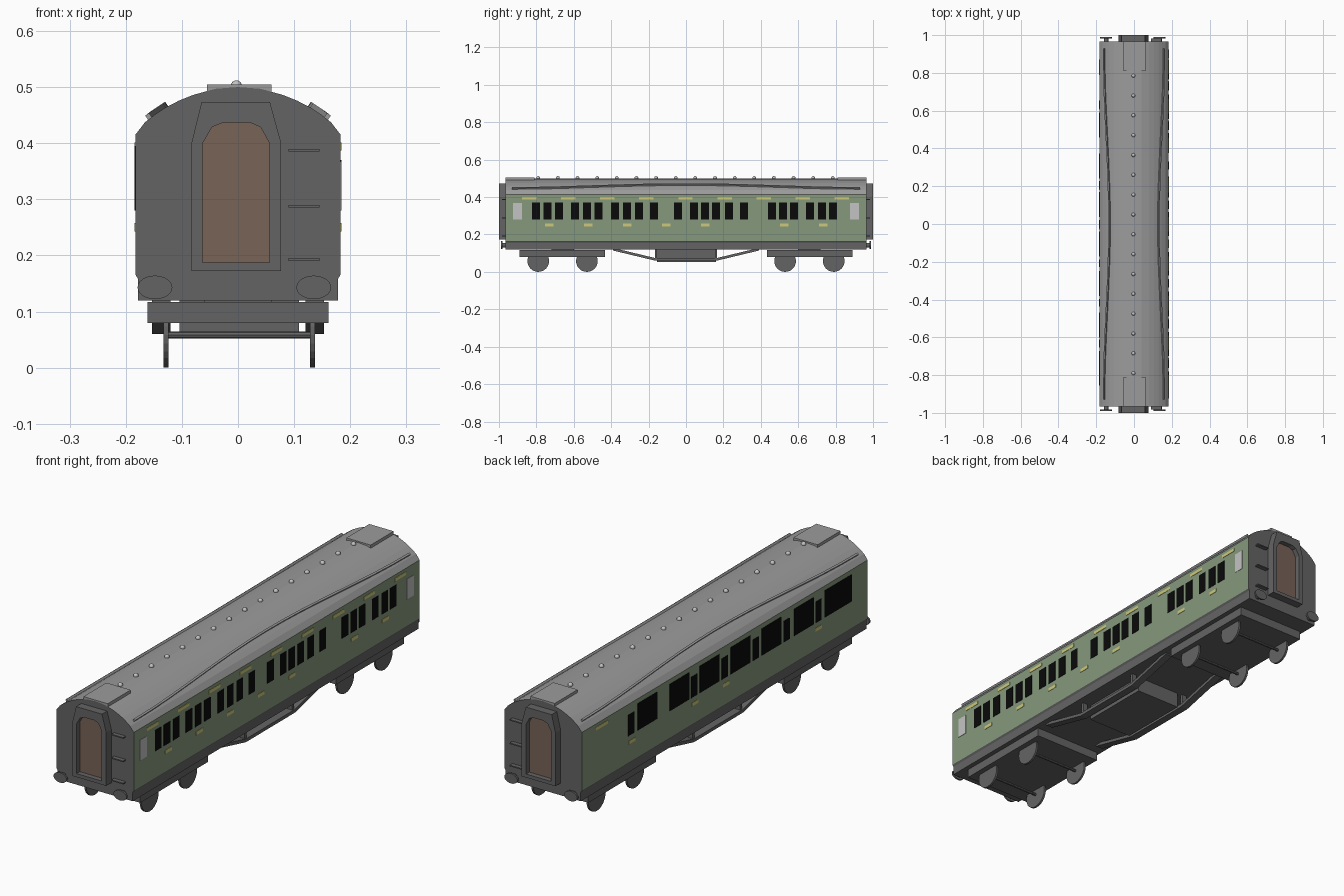
import bpy, bmesh, math
from mathutils import Vector

if "Cube" in bpy.data.objects:
    bpy.data.objects.remove(bpy.data.objects["Cube"])


def mat(name, r, g, b):
    m = bpy.data.materials.new(name)
    m.diffuse_color = (r, g, b, 1)
    m.use_nodes = True
    m.node_tree.nodes["Principled BSDF"].inputs["Base Color"].default_value = m.diffuse_color
    return m


GREEN = mat("soft green", .235, .315, .2)
DARK = mat("dark grey", .127, .127, .127)
ROOF = mat("roof grey", .33, .33, .33)
BLACK = mat("window black", .003, .003, .003)
YELLOW = mat("pale yellow", .61, .58, .2)
LIGHT = mat("light grey", .55, .55, .55)
BROWN = mat("door brown", .185, .125, .095)


def finish(name, bm, *mats):
    bmesh.ops.recalc_face_normals(bm, faces=bm.faces)
    me = bpy.data.meshes.new(name)
    bm.to_mesh(me)
    bm.free()
    for m in mats:
        me.materials.append(m)
    ob = bpy.data.objects.new(name, me)
    bpy.context.collection.objects.link(ob)
    return ob


def add_box(bm, x0, x1, y0, y1, z0, z1):
    v = bmesh.ops.create_cube(bm, size=1)["verts"]
    for p in v:
        p.co = Vector((x0 if p.co.x < 0 else x1, y0 if p.co.y < 0 else y1,
                       z0 if p.co.z < 0 else z1))


def box(name, m, *dims):
    bm = bmesh.new()
    add_box(bm, *dims)
    return finish(name, bm, m)


def loft(bm, loops, caps=True):
    """Skin a list of equal-length closed loops."""
    rows = [[bm.verts.new(p) for p in lp] for lp in loops]
    n = len(rows[0])
    for a, b in zip(rows, rows[1:]):
        for i in range(n):
            bm.faces.new((a[i], a[(i + 1) % n], b[(i + 1) % n], b[i]))
    if caps:
        bm.faces.new(rows[0])
        bm.faces.new(rows[-1])


def cyl(name, m, axis, center, rad, depth, segs=24, squash=1):
    """Disc along x or y; squash scales its height."""
    bm = bmesh.new()
    loops = []
    for s in (-.5, .5):
        lp = []
        for i in range(segs):
            a = 2 * math.pi * i / segs
            u, w = rad * math.cos(a), rad * squash * math.sin(a)
            off = (s * depth, u, w) if axis == "x" else (u, s * depth, w)
            lp.append(Vector(center) + Vector(off))
        loops.append(lp)
    loft(bm, loops)
    return finish(name, bm, m)


# body shell, coloured by height and direction
ARC = [(.183, .415), (.166, .437), (.148, .451), (.13, .463), (.105, .476),
       (.08, .486), (.04, .497), (0, .5)]
half = [(.178, .12), (.178, .158), (.183, .166)] + ARC
profile = half + [(-x, z) for x, z in half[-2::-1]]
bm = bmesh.new()
loft(bm, [[(x, y, z) for x, z in profile] for y in (-.965, .965)])
bm.normal_update()
for f in bm.faces:
    z = f.calc_center_median().z
    f.material_index = 1 if abs(f.normal.y) > .9 or z < .165 else 2 if z > .416 else 0
finish("carriage_body", bm, GREEN, DARK, ROOF)


def roof_z(x):
    for (xa, za), (xb, zb) in zip(ARC, ARC[1:]):
        if xb <= x <= xa:
            return za + (zb - za) * (x - xa) / (xb - xa)


# curved rain strips on the roof
for s in (-1, 1):
    bm = bmesh.new()
    loops = []
    for i in range(17):
        y = -.93 + 1.86 * i / 16
        x = .157 - .029 * (1 + math.cos(math.pi * y / .93)) / 2
        c, n, t = Vector((x, y, roof_z(x))), Vector((.55, 0, .83)), Vector((.83, 0, -.55))
        lp = [c + n * a + t * b for a, b in
              ((-.004, -.004), (-.004, .004), (.009, .004), (.009, -.004))]
        loops.append([(s * p.x, p.y, p.z) for p in lp])
    loft(bm, loops)
    finish("rain_strip", bm, ROOF)

# roof vents
bm = bmesh.new()
for i in range(16):
    v = bmesh.ops.create_uvsphere(bm, u_segments=12, v_segments=8, radius=.01)["verts"]
    bmesh.ops.translate(bm, verts=v, vec=(-.003, -.79 + .105 * i, .502))
ob = finish("roof_vents", bm, LIGHT)
for p in ob.data.polygons:
    p.use_smooth = True


# windows and plates on the sides: thin plates just proud of the wall
def plates(name, m, side, spans, z0, z1):
    bm = bmesh.new()
    for a, b in spans:
        x0, x1 = sorted((side * .180, side * .1845))
        add_box(bm, x0, x1, a, b, z0, z1)
    finish(name, bm, m)


def spans(starts, w):
    return [(a, a + w) for a in starts]


right = [-.823, -.763, -.7, -.615, -.552, -.49, -.4, -.337, -.273, -.192, -.064,
         .021, .08, .14, .208, .289, .438, .497, .556, .642, .706, .765]
plates("right_windows", BLACK, 1, spans(right, .043), .28, .37)
plates("right_end_windows", LIGHT, 1, spans([-.925, .877], .048), .28, .367)
plates("right_upper_plates", YELLOW, 1,
       spans([-.877 + .209 * i for i in range(9)], .077), .387, .401)
plates("right_lower_plates", YELLOW, 1,
       spans([-.754, -.545, -.337, -.128, .08, .503, .711], .045), .243, .258)
large = spans([.457, .24, .037, -.172, -.382, -.6], .132) + [(-.856, -.673)]
plates("left_large_windows", BLACK, -1, large, .28, .395)
plates("left_small_windows", BLACK, -1,
       spans([.612, .187, -.02, -.228, -.437, -.653], .041), .28, .37)
plates("left_upper_plate", YELLOW, -1, [(.79, .87)], .387, .401)
plates("left_lower_plates", YELLOW, -1, spans([.606, .18, -.03, -.655], .043), .243, .258)

OUTER = [(-.083, .172), (.077, .172), (.077, .4), (.057, .473),
         (.02, .473), (-.026, .473), (-.065, .473), (-.083, .4)]
INNER = [(-.063, .187), (.056, .187), (.056, .4), (.04, .429),
         (.02, .437), (-.026, .437), (-.046, .429), (-.063, .4)]

for e in (-1, 1):
    # gangway frame and recessed door
    bm = bmesh.new()
    at = lambda pts, y: [(x, e * y, z) for x, z in pts]
    loft(bm, [at(OUTER, .96), at(OUTER, 1), at(INNER, 1), at(INNER, .96), at(OUTER, .96)], False)
    bmesh.ops.remove_doubles(bm, verts=bm.verts, dist=1e-5)
    finish("gangway_frame", bm, DARK)
    bm = bmesh.new()
    loft(bm, [at(INNER, .96), at(INNER, .978)])
    finish("gangway_door", bm, BROWN)

    # raised panel at roof end
    box("roof_end_panel", ROOF, -.055, .06, *sorted((e * .81, e * .965)), .47, .505)

    # buffers
    for x in (-.148, .135):
        cyl("buffer_shank", DARK, "y", (x, e * .972, .143), .012, .03, 12)
        cyl("buffer_head", DARK, "y", (x, e * .986, .143), .031, .008, 24, .68)

    # end steps
    for z in (.19, .285, .385):
        box("end_step", DARK, .09, .145, *sorted((e * .96, e * .983)), z, z + .005)

    # bogie with four wheels and two axles
    box("bogie_frame", DARK, -.161, .161, *sorted((e * .433, e * .89)), .08, .117)
    box("bogie_pivot", DARK, -.06, .06, *sorted((e * .6, e * .72)), .11, .125)
    for y in (.53, .79):
        for x in (-.128, .133):
            cyl("wheel", DARK, "x", (x, e * y, .058), .058, .009)
        cyl("axle", DARK, "x", (.0025, e * y, .058), .006, .26, 8)

# underframe trusses with posts
path = [(-.39, .12), (-.165, .066), (.165, .066), (.39, .12)]
for s in (-1, 1):
    bm = bmesh.new()
    loft(bm, [[(s * .12, y, z - .006), (s * .153, y, z - .006),
               (s * .153, y, z + .008), (s * .12, y, z + .008)] for y, z in path])
    finish("truss_rail", bm, DARK)
    for y in (-.16, .16):
        box("truss_post", DARK, *sorted((s * .125, s * .148)), y - .006, y + .006, .066, .125)

# equipment box between the trusses
box("underfloor_box", DARK, -.104, .109, -.155, .16, .054, .125)
